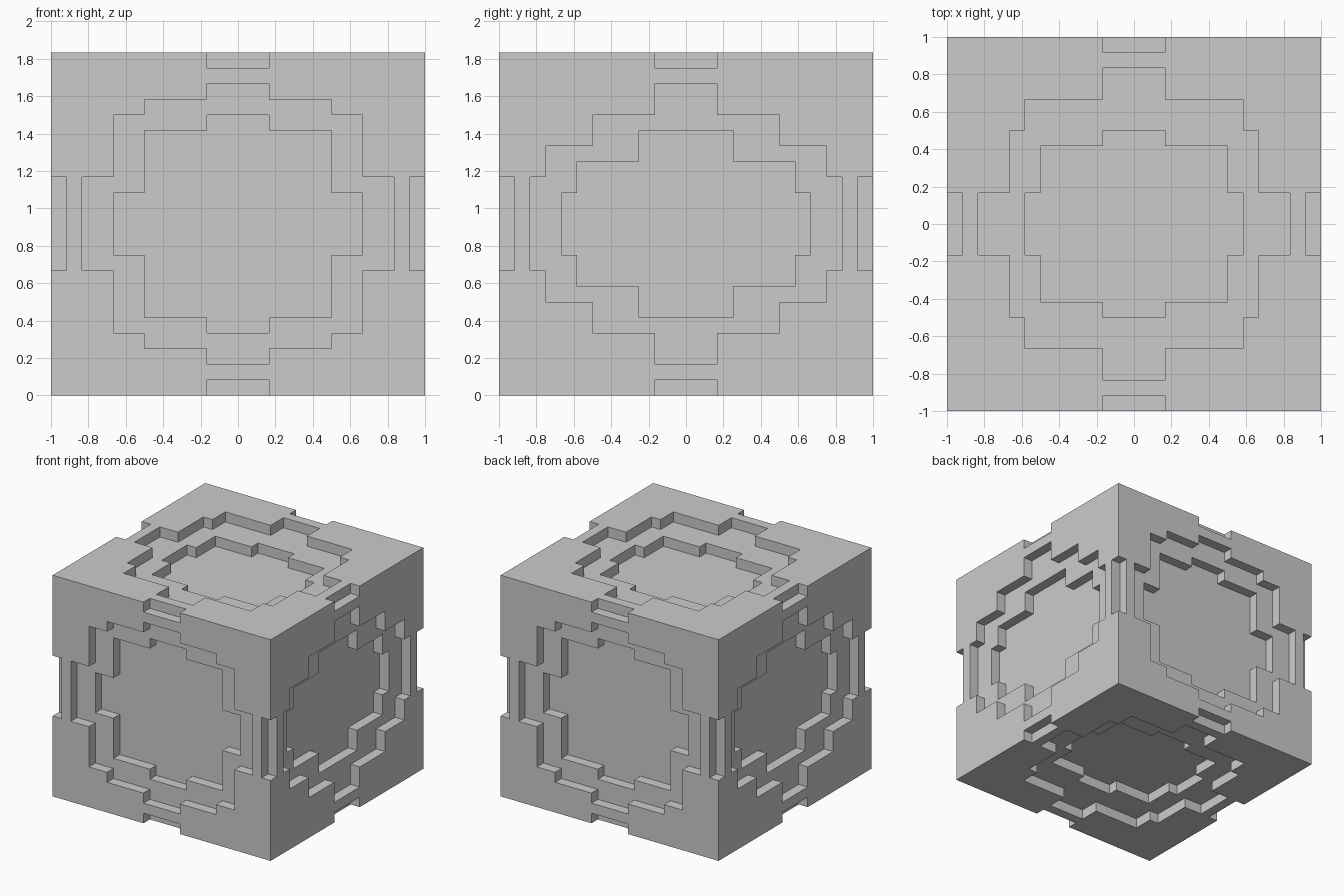
import bpy
import bmesh
from mathutils import Vector

if "Cube" in bpy.data.objects:
    bpy.data.objects.remove(bpy.data.objects["Cube"], do_unlink=True)

U = 1 / 12                      # one grid step
HALF = Vector((12, 12, 11))     # half size of the block in steps
OUT = 0.5                       # cutter overshoot beyond the surface

grey = bpy.data.materials.new("plain_grey")
grey.use_nodes = True
grey.diffuse_color = (0.6, 0.6, 0.6, 1)
grey.node_tree.nodes["Principled BSDF"].inputs["Base Color"].default_value = (0.6, 0.6, 0.6, 1)


def add_box(bm, low, high):
    low, high = Vector(low), Vector(high)
    cube = bmesh.ops.create_cube(bm, size=1)["verts"]
    for v in cube:
        v.co = [c + p * s for c, p, s in zip((low + high) / 2, v.co, high - low)]


def add_stepped_prism(bm, axis, sign, steps, depth):
    """Prism with a stepped outline; steps are (half width, half height) pairs."""
    quarter = []
    for i, (w, h) in enumerate(steps):
        if i:
            quarter.append((steps[i - 1][0], h))
        quarter.append((w, h))
    flip = [(w, -h) for w, h in reversed(quarter)]
    outline = quarter + flip + [(-w, -h) for w, h in quarter] + [(-w, -h) for w, h in flip]
    across, up = [(1, 2), (0, 2), (0, 1)][axis]
    base = []
    for a, b in outline:
        p = Vector()
        p[across], p[up], p[axis] = a, b, sign * (HALF[axis] - depth)
        base.append(bm.verts.new(p))
    face = bm.faces.new(base)
    raised = bmesh.ops.extrude_face_region(bm, geom=[face])["geom"]
    shift = Vector()
    shift[axis] = sign * (depth + OUT)
    bmesh.ops.translate(bm, vec=shift, verts=[g for g in raised if isinstance(g, bmesh.types.BMVert)])


def finish(bm, name):
    bmesh.ops.recalc_face_normals(bm, faces=bm.faces)
    for v in bm.verts:
        v.co = (v.co + Vector((0, 0, HALF.z))) * U
    mesh = bpy.data.meshes.new(name)
    bm.to_mesh(mesh)
    bm.free()
    mesh.materials.append(grey)
    obj = bpy.data.objects.new(name, mesh)
    bpy.context.collection.objects.link(obj)
    return obj


# Stepped outlines of the two recess levels on the faces along x, y and z
shallow = [[(2, 9), (6, 7), (9, 5), (10, 3)],
           [(2, 9), (6, 8), (8, 7), (10, 3)],
           [(2, 10), (7, 8), (8, 6), (10, 2)]]
deep = [[(3, 6), (7, 4), (8, 2)],
        [(2, 7), (6, 6), (8, 2)],
        [(2, 6), (6, 5), (7, 2)]]
notch_half = (2, 2, 3)          # half length of edge notches running along x, y, z

# Solid block
bm = bmesh.new()
add_box(bm, -HALF, HALF)
block = finish(bm, "carved_block")

# Shallow recesses and edge notches
bm = bmesh.new()
for axis in range(3):
    a, b = [i for i in range(3) if i != axis]
    for s in (-1, 1):
        add_stepped_prism(bm, axis, s, shallow[axis], 1)
        for t in (-1, 1):
            centre, size = Vector(), Vector()
            size[axis] = notch_half[axis]
            for i, side in ((a, s), (b, t)):
                size[i] = (1 + OUT) / 2
                centre[i] = side * (HALF[i] - 1 + size[i])
            add_box(bm, centre - size, centre + size)
cutters = [finish(bm, "shallow_cutter")]

# Deep recesses
bm = bmesh.new()
for axis in range(3):
    for s in (-1, 1):
        add_stepped_prism(bm, axis, s, deep[axis], 2)
cutters.append(finish(bm, "deep_cutter"))

# Carve the block and discard the cutters
bpy.context.view_layer.objects.active = block
for cutter in cutters:
    cutter.hide_render = True
    mod = block.modifiers.new("carve", "BOOLEAN")
    mod.operation = "DIFFERENCE"
    mod.solver = "EXACT"
    mod.object = cutter
    bpy.ops.object.modifier_apply(modifier=mod.name)
    bpy.data.objects.remove(cutter, do_unlink=True)
